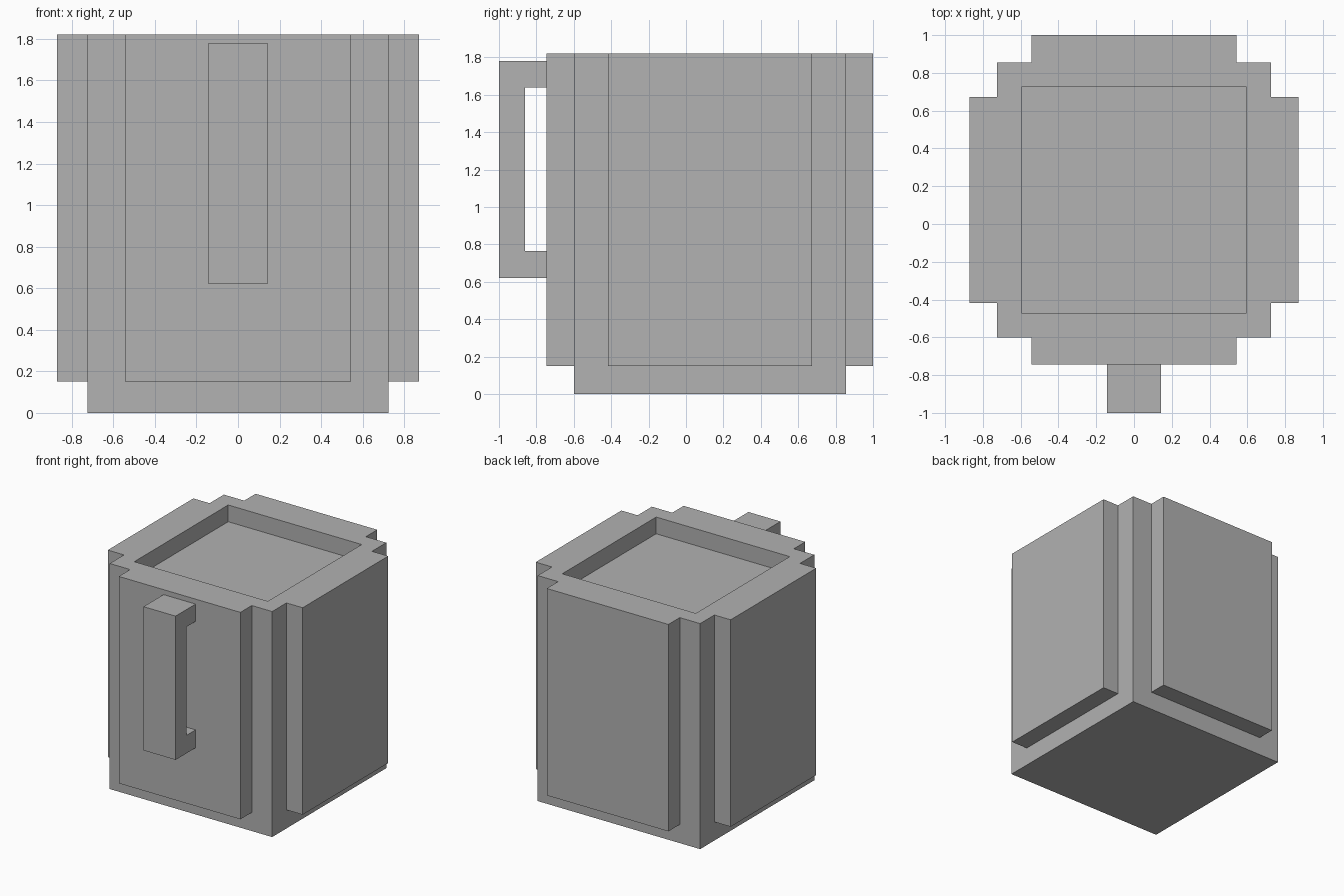
import bpy, bmesh
from mathutils import Vector

default = bpy.data.objects.get("Cube")
if default:
    bpy.data.objects.remove(default, do_unlink=True)

GREY = (0.445, 0.445, 0.445, 1.0)
mat = bpy.data.materials.new("grey clay")
mat.use_nodes = True
mat.diffuse_color = GREY
bsdf = next(n for n in mat.node_tree.nodes if n.type == 'BSDF_PRINCIPLED')
bsdf.inputs["Base Color"].default_value = GREY


def finish(name, bm):
    bmesh.ops.recalc_face_normals(bm, faces=bm.faces)
    mesh = bpy.data.meshes.new(name)
    bm.to_mesh(mesh)
    bm.free()
    mesh.materials.append(mat)
    obj = bpy.data.objects.new(name, mesh)
    bpy.context.collection.objects.link(obj)
    return obj


def box(low, high):
    bm = bmesh.new()
    bmesh.ops.create_cube(bm, size=1)
    low, high = Vector(low), Vector(high)
    for v in bm.verts:
        v.co = (low + high) / 2 + v.co * (high - low)
    return bm


TOP, PANEL_BASE = 1.82, 0.15
CORE_X, FRONT, BACK = 0.725, -0.6, 0.855
STEP, MARGIN, RECESS = 0.145, 0.182, 0.135

# Mug body: square core with a shallow square recess in the top
bm = box((-CORE_X, FRONT, 0), (CORE_X, BACK, TOP))
rim = max(bm.faces, key=lambda f: f.calc_center_median().z)
bmesh.ops.inset_region(bm, faces=[rim], thickness=MARGIN)
floor = bmesh.ops.extrude_face_region(bm, geom=[rim])
bmesh.ops.translate(bm, vec=(0, 0, -RECESS),
                    verts=[g for g in floor["geom"] if isinstance(g, bmesh.types.BMVert)])
if rim.is_valid:
    bmesh.ops.delete(bm, geom=[rim], context='FACES_ONLY')
finish("mug_body", bm)

# Raised panels on the four sides
half = CORE_X - MARGIN
for name, y0, y1 in (("front_panel", FRONT - STEP, FRONT),
                     ("back_panel", BACK, BACK + STEP)):
    finish(name, box((-half, y0, PANEL_BASE), (half, y1, TOP)))
for name, x0, x1 in (("right_panel", -CORE_X - STEP, -CORE_X),
                     ("left_panel", CORE_X, CORE_X + STEP)):
    finish(name, box((x0, FRONT + MARGIN, PANEL_BASE), (x1, BACK - MARGIN, TOP)))

# C-shaped handle: side profile extruded across x
outer, inner, wall = -1.0, -0.86, FRONT - STEP
profile = [(wall, 0.62), (outer, 0.62), (outer, 1.78), (wall, 1.78),
           (wall, 1.64), (inner, 1.64), (inner, 0.765), (wall, 0.765)]
bm = bmesh.new()
side = bm.faces.new([bm.verts.new((-0.143, y, z)) for y, z in profile])
ext = bmesh.ops.extrude_face_region(bm, geom=[side], use_keep_orig=True)
bmesh.ops.translate(bm, vec=(0.286, 0, 0),
                    verts=[g for g in ext["geom"] if isinstance(g, bmesh.types.BMVert)])
finish("handle", bm)
